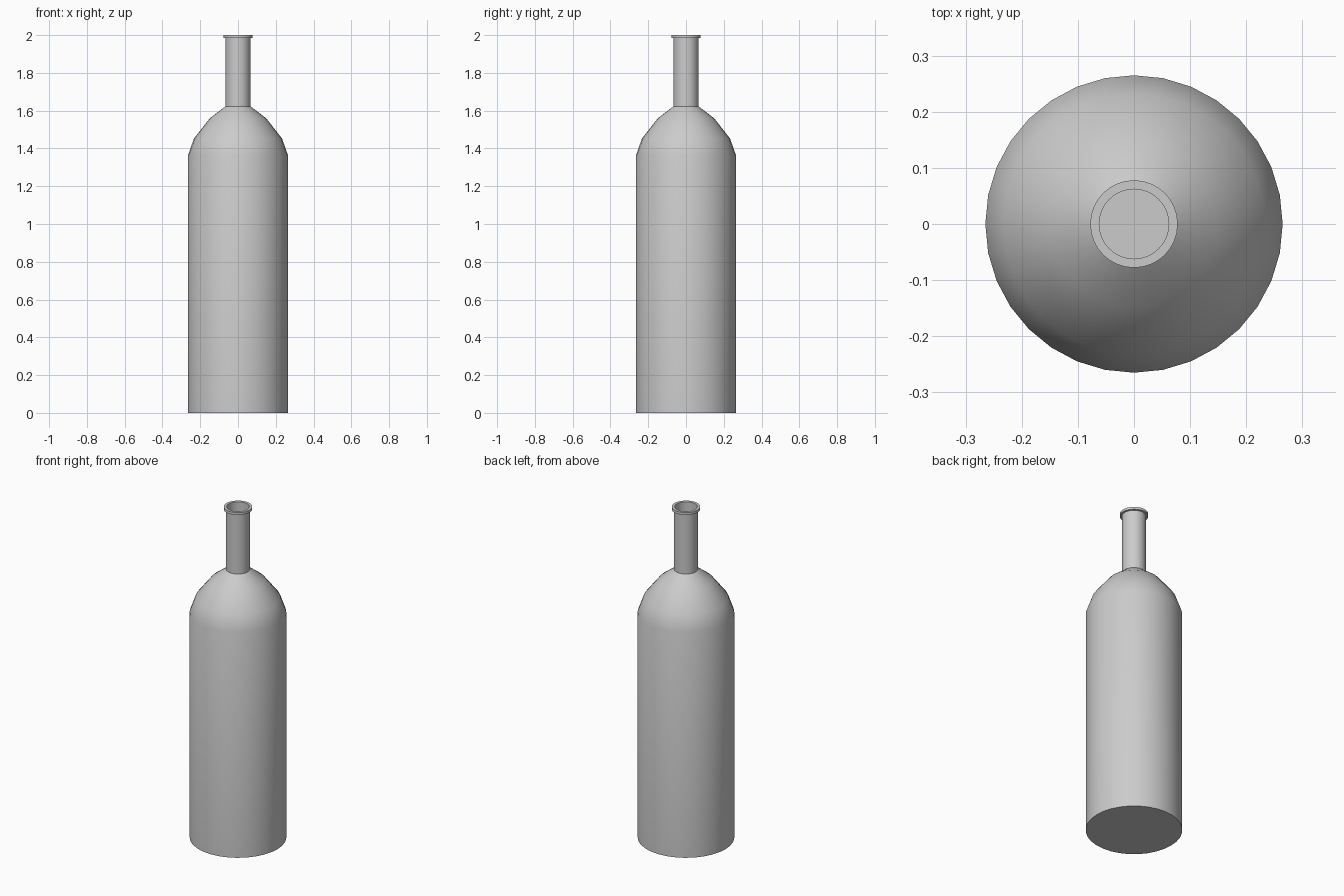
import bpy
import bmesh
from math import cos, sin, tau, radians

cube = bpy.data.objects.get("Cube")
if cube:
    bpy.data.objects.remove(cube)

SIDES = 32

grey = bpy.data.materials.new("bottle grey")
grey.use_nodes = True
grey.diffuse_color = (0.6, 0.6, 0.6, 1)
grey.node_tree.nodes["Principled BSDF"].inputs["Base Color"].default_value = (0.6, 0.6, 0.6, 1)


def lathe(name, profile):
    """Turn (radius, height) points around z; radius 0 makes a pole."""
    bm = bmesh.new()
    rings = []
    for r, z in profile:
        count = SIDES if r else 1
        rings.append([bm.verts.new((r * cos(tau * i / SIDES), r * sin(tau * i / SIDES), z))
                      for i in range(count)])
    for low, high in zip(rings, rings[1:]):
        for i in range(SIDES):
            j = (i + 1) % SIDES
            corners = [low[i % len(low)], low[j % len(low)],
                       high[j % len(high)], high[i % len(high)]]
            bm.faces.new(list(dict.fromkeys(corners)))
    bmesh.ops.recalc_face_normals(bm, faces=bm.faces)
    mesh = bpy.data.meshes.new(name)
    bm.to_mesh(mesh)
    bm.free()
    mesh.materials.append(grey)
    obj = bpy.data.objects.new(name, mesh)
    bpy.context.collection.objects.link(obj)
    bpy.ops.object.select_all(action="DESELECT")
    obj.select_set(True)
    bpy.context.view_layer.objects.active = obj
    bpy.ops.object.shade_smooth_by_angle(angle=radians(30))


# Outside: base, body, rounded shoulder, neck and lip
outside = [(0, 0), (0.265, 0), (0.265, 1.363), (0.233, 1.453), (0.149, 1.56),
           (0.066, 1.623), (0.066, 1.985), (0.078, 1.985), (0.078, 2)]
# Inside: bore of the neck and hollow body
inside = [(0.062, 2), (0.062, 1.618), (0.145, 1.555), (0.228, 1.45),
          (0.26, 1.362), (0.26, 0.005), (0, 0.005)]
lathe("bottle", outside + inside)
